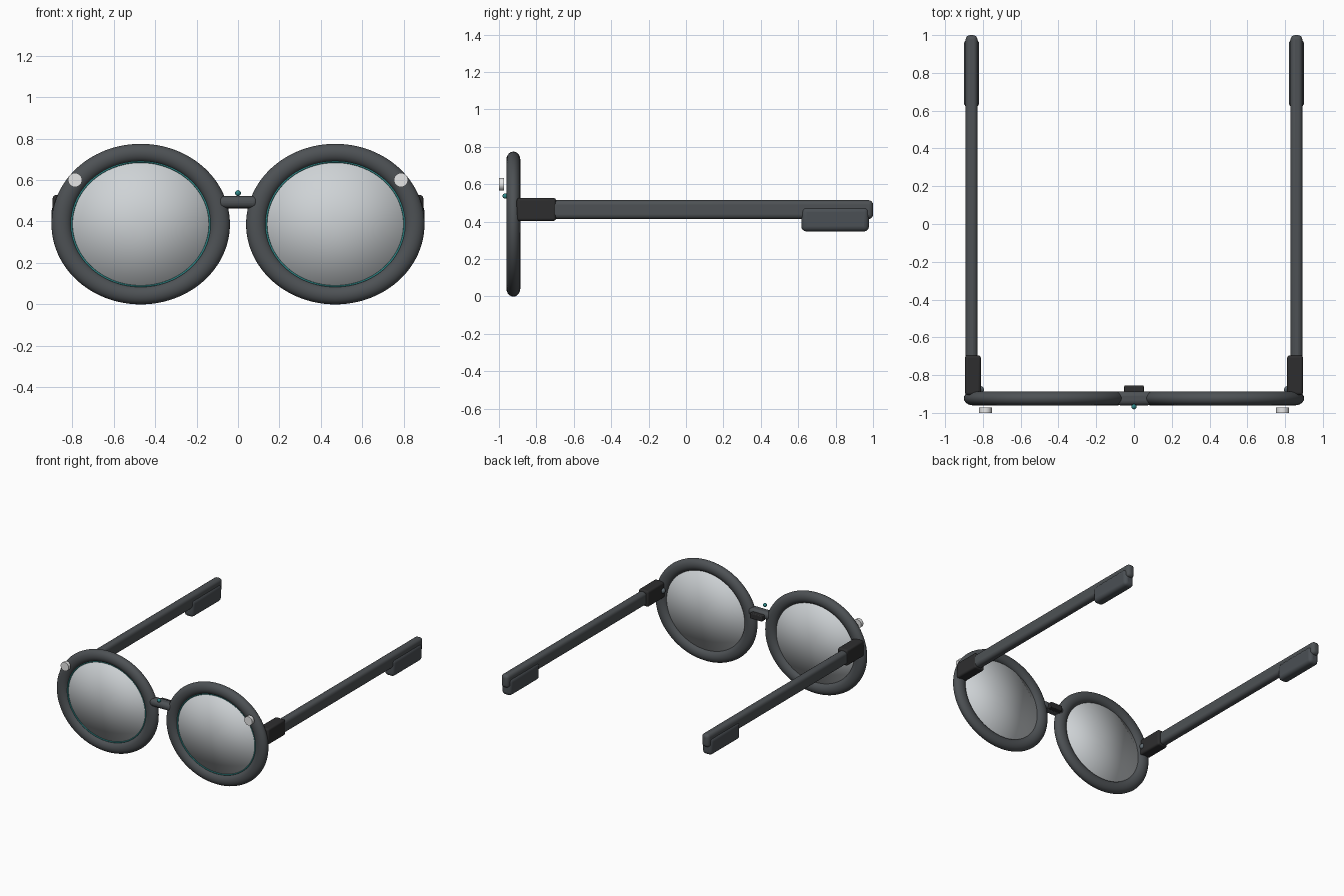
import bpy
import math
from mathutils import Vector

cube = bpy.data.objects.get("Cube")
if cube:
    bpy.data.objects.remove(cube, do_unlink=True)


def material(name, r, g, b):
    m = bpy.data.materials.new(name)
    m.use_nodes = True
    m.diffuse_color = (r, g, b, 1)
    m.node_tree.nodes["Principled BSDF"].inputs["Base Color"].default_value = (r, g, b, 1)
    return m


CHARCOAL = material("charcoal", 0.075, 0.083, 0.09)
SLATE = material("slate", 0.07, 0.08, 0.09)
BLACK = material("soft_black", 0.027, 0.027, 0.028)
MIRROR = material("mirror_grey", 0.62, 0.65, 0.67)
SILVER = material("silver", 0.8, 0.8, 0.8)
TEAL = material("teal", 0.03, 0.25, 0.25)
STEEL = material("steel", 0.12, 0.15, 0.17)


def finish(name, mat, angle=40):
    """Name the active object, apply its transform, colour and smooth it."""
    ob = bpy.context.object
    ob.name = name
    bpy.ops.object.transform_apply(location=False, rotation=True, scale=True)
    ob.data.materials.append(mat)
    if angle is None:
        bpy.ops.object.shade_smooth()
    else:
        bpy.ops.object.shade_smooth_by_angle(angle=math.radians(angle))
    return ob


def rounded_box(name, low, high, bevel, mat):
    low, high = Vector(low), Vector(high)
    bpy.ops.mesh.primitive_cube_add(size=1, location=(low + high) / 2)
    bpy.context.object.scale = high - low
    ob = finish(name, mat)
    mod = ob.modifiers.new("round_edges", "BEVEL")
    mod.width = bevel
    mod.segments = 4
    bpy.ops.object.modifier_apply(modifier=mod.name)
    bpy.ops.object.shade_smooth_by_angle(angle=math.radians(40))


def side_box(name, side, x, width, y, z, bevel, mat):
    """Rounded box centred on x, mirrored to the given side."""
    rounded_box(name, (side * x - width / 2, y[0], z[0]),
                (side * x + width / 2, y[1], z[1]), bevel, mat)


def ring(name, loc, major, minor, scale, mat):
    bpy.ops.mesh.primitive_torus_add(
        location=loc, rotation=(math.pi / 2, 0, 0), major_radius=major,
        minor_radius=minor, major_segments=96, minor_segments=20)
    bpy.context.object.scale = scale
    finish(name, mat, None)


def disc(name, loc, radius, depth, scale, mat, sides, angle):
    bpy.ops.mesh.primitive_cylinder_add(
        vertices=sides, radius=radius, depth=depth, location=loc,
        rotation=(math.pi / 2, 0, 0), end_fill_type='TRIFAN')
    bpy.context.object.scale = scale
    finish(name, mat, angle)


def ball(name, loc, radius, mat):
    bpy.ops.mesh.primitive_uv_sphere_add(segments=20, ring_count=12, radius=radius, location=loc)
    finish(name, mat, None)


FRONT_Y = -0.923
LENS_Z = 0.387
OVAL = (1, 0.9, 1)

for side, label in ((1, "left"), (-1, "right")):
    x = side * 0.47
    # Oval rim, lens and thin coloured inlay
    ring(label + "_rim", (x, FRONT_Y, LENS_Z), 0.382, 0.049, (1, 0.9, 0.76), CHARCOAL)
    disc(label + "_lens", (x, FRONT_Y, LENS_Z), 0.345, 0.02, OVAL, MIRROR, 64, None)
    ring(label + "_inlay", (x, FRONT_Y - 0.012, LENS_Z), 0.334, 0.005, OVAL, TEAL)

    # Round stud at the outer upper corner
    disc(label + "_stud", (side * 0.787, -0.986, 0.6), 0.034, 0.027, (1, 1, 1), SILVER, 24, 40)

    # Hinge, its screw, the temple arm and the ear tip
    side_box(label + "_hinge", side, 0.853, 0.084, (-0.905, -0.695), (0.404, 0.527), 0.014, BLACK)
    ball(label + "_hinge_screw", (side * 0.814, -0.878, 0.465), 0.02, STEEL)
    side_box(label + "_temple", side, 0.86, 0.063, (-0.88, 1.0), (0.414, 0.515), 0.024, CHARCOAL)
    side_box(label + "_ear_tip", side, 0.86, 0.081, (0.617, 0.978), (0.348, 0.478), 0.026, SLATE)

# Bridge with its back pad and a small bead above
rounded_box("bridge", (-0.097, -0.96, 0.464), (0.097, -0.886, 0.522), 0.025, CHARCOAL)
rounded_box("bridge_pad", (-0.052, -0.9, 0.462), (0.052, -0.855, 0.505), 0.006, BLACK)
ball("bridge_bead", (0, -0.967, 0.537), 0.014, TEAL)
